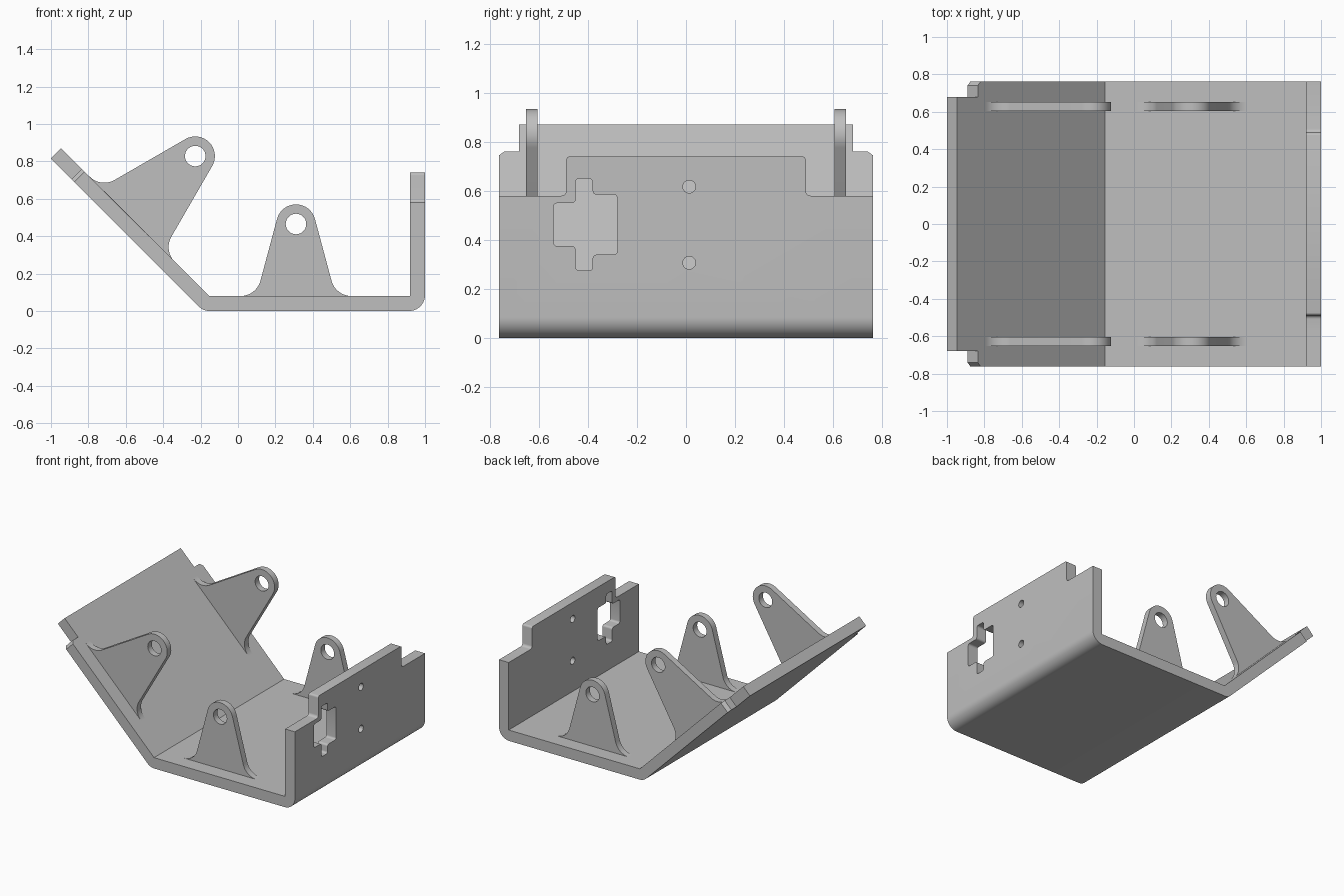
import bpy, bmesh, math
from mathutils import Vector

cube = bpy.data.objects.get("Cube")
if cube:
    bpy.data.objects.remove(cube, do_unlink=True)

X, Y, Z = Vector((1, 0, 0)), Vector((0, 1, 0)), Vector((0, 0, 1))
UP_SLOPE = (Z - X).normalized()      # along the sloped panel
OFF_SLOPE = (Z + X).normalized()     # square to the sloped panel
HALF, THICK = 0.762, 0.078
BEND = Vector((-0.155, 0, 0.08))     # inner corner of the sloped bend
SLOPE_LEN = 1.118

grey = bpy.data.materials.new("plain grey")
grey.use_nodes = True
grey.diffuse_color = (0.52, 0.52, 0.52, 1)
grey.node_tree.nodes["Principled BSDF"].inputs["Base Color"].default_value = grey.diffuse_color


def rounded(points, steps=10):
    """Outline with an arc at every point given as (x, y, radius)."""
    out = []
    for i, p in enumerate(points):
        c = Vector(p[:2])
        if len(p) == 2:
            out.append(c)
            continue
        a = (Vector(points[i - 1][:2]) - c).normalized()
        b = (Vector(points[(i + 1) % len(points)][:2]) - c).normalized()
        half = a.angle(b) / 2
        centre = c + (a + b).normalized() * p[2] / math.sin(half)
        start = c + a * p[2] / math.tan(half) - centre
        sweep = (math.pi - 2 * half) * (1 if a.cross(b) < 0 else -1)
        for k in range(steps + 1):
            t = sweep * k / steps
            out.append(centre + Vector((start.x * math.cos(t) - start.y * math.sin(t),
                                        start.x * math.sin(t) + start.y * math.cos(t))))
    return out


def circle(x, y, r, n=32):
    return [Vector((x + r * math.cos(2 * math.pi * k / n),
                    y + r * math.sin(2 * math.pi * k / n))) for k in range(n)]


def prism(name, outline, origin, u, v, depth):
    """Outline in the plane (u, v), extruded by the vector depth."""
    bm = bmesh.new()
    face = bm.faces.new([bm.verts.new(origin + u * p.x + v * p.y) for p in outline])
    ext = bmesh.ops.extrude_face_region(bm, geom=[face])["geom"]
    bmesh.ops.translate(bm, vec=depth, verts=[g for g in ext if isinstance(g, bmesh.types.BMVert)])
    bmesh.ops.recalc_face_normals(bm, faces=bm.faces)
    mesh = bpy.data.meshes.new(name)
    bm.to_mesh(mesh)
    bm.free()
    mesh.materials.append(grey)
    obj = bpy.data.objects.new(name, mesh)
    bpy.context.collection.objects.link(obj)
    return obj


def cut(obj, cutters):
    for c in cutters:
        c.hide_render = True
        mod = obj.modifiers.new("cut", "BOOLEAN")
        mod.operation, mod.solver, mod.object = "DIFFERENCE", "EXACT", c
    deps = bpy.context.evaluated_depsgraph_get()
    obj.data = bpy.data.meshes.new_from_object(obj.evaluated_get(deps))
    obj.modifiers.clear()
    for c in cutters:
        bpy.data.objects.remove(c, do_unlink=True)


# Folded plate: upright wall, floor and sloped panel in one profile
top_in = BEND + UP_SLOPE * SLOPE_LEN
top_out = top_in - OFF_SLOPE * THICK
profile = rounded([(0.92, 0.74), (1, 0.74), (1, 0, 0.085),
                   (top_out.x + top_out.z, 0, 0.08),
                   (top_out.x, top_out.z), (top_in.x, top_in.z),
                   (BEND.x, BEND.z), (0.92, 0.08)])
plate = prism("folded_plate", profile, -HALF * Y, X, Z, 2 * HALF * Y)

# Wall openings: cross-shaped window and two small holes
wall = Vector((0.85, 0, 0))
through = X * 0.25
r = 0.015
window = rounded([(-0.45, 0.275, r), (-0.38, 0.275, r), (-0.38, 0.34, r), (-0.28, 0.34, r),
                  (-0.28, 0.585, r), (-0.38, 0.585, r), (-0.38, 0.65, r), (-0.45, 0.65, r),
                  (-0.45, 0.55, r), (-0.54, 0.55, r), (-0.54, 0.375, r), (-0.45, 0.375, r)], 5)
cutters = [prism("window_cutter", window, wall, Y, Z, through)]
for z in (0.307, 0.617):
    cutters.append(prism("hole_cutter", circle(0.013, z, 0.026), wall, Y, Z, through))

# Corner steps on the wall and on the sloped panel, both sides
wall_step = rounded([(0.8, 0.58), (0.488, 0.58, 0.02), (0.488, 0.739, 0.015),
                     (0.47, 0.7405), (0.47, 0.8), (0.8, 0.8)], 5)
slope_step = rounded([(0.68, 1.2), (0.68, 0.962), (0.74, 0.962),
                      (HALF, 0.94), (0.8, 0.94), (0.8, 1.2)])
for side in (1, -1):
    cutters.append(prism("wall_step_cutter", wall_step, wall, side * Y, Z, through))
    cutters.append(prism("slope_step_cutter", slope_step, BEND + OFF_SLOPE * 0.1,
                         side * Y, UP_SLOPE, OFF_SLOPE * -0.3))
cut(plate, cutters)
parts = [plate]


# Hinge ears: rounded tip, tapered sides, flared foot, pin hole
def ear(name, foot, along, out, height, side):
    taper, tip_r, flare = math.radians(15), 0.105, 0.11
    apex = height + tip_r / math.sin(taper)
    u = apex * math.tan(taper)
    w = u + flare * 0.77
    outline = rounded([(-w, -0.03), (-w, 0), (-u, 0, flare), (0, apex, tip_r),
                       (u, 0, flare), (w, 0), (w, -0.03)], 16)
    start = foot + Y * (0.605 if side > 0 else -0.652)
    obj = prism(name, outline, start, along, out, Y * 0.047)
    cut(obj, [prism("pin_cutter", circle(0, height, 0.055), start - Y * 0.1, along, out, Y * 0.3)])
    parts.append(obj)


for label, side in (("front", -1), ("back", 1)):
    ear(label + "_floor_ear", Vector((0.31, 0, 0.08)), X, Z, 0.385, side)
    ear(label + "_slope_ear", BEND + UP_SLOPE * 0.581, UP_SLOPE, OFF_SLOPE, 0.477, side)

# Smooth the arcs, keep the edges crisp
bpy.ops.object.select_all(action="DESELECT")
for p in parts:
    p.select_set(True)
bpy.context.view_layer.objects.active = plate
bpy.ops.object.shade_smooth_by_angle(angle=math.radians(30))
